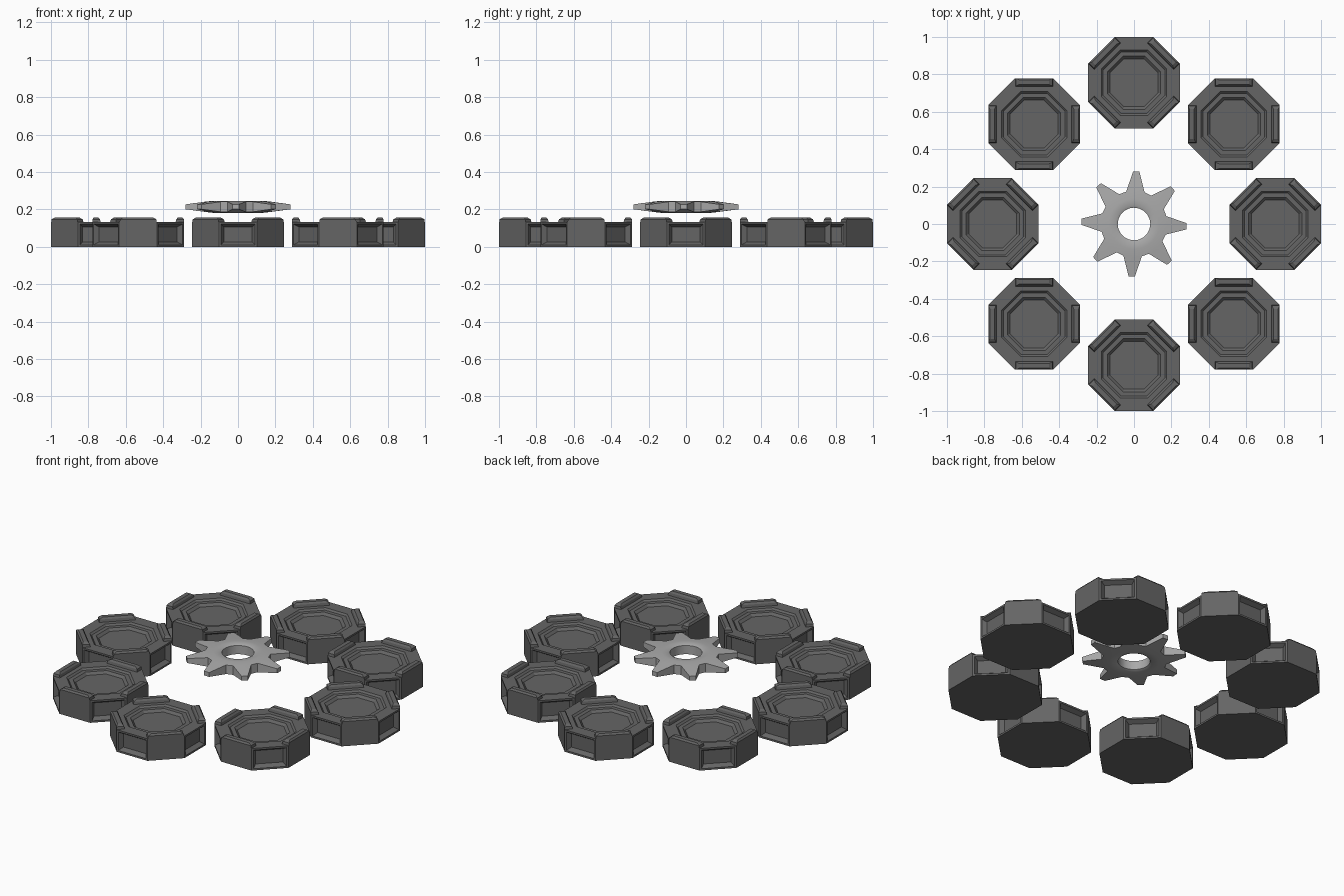
import bpy, bmesh, math
from mathutils import Vector, Matrix

if "Cube" in bpy.data.objects:
    bpy.data.objects.remove(bpy.data.objects["Cube"])

RING_R = 0.755       # distance of blocks from the centre
APO = 0.245          # block half width, flat to flat


def finish(name, bm, mat, smooth=False):
    bmesh.ops.recalc_face_normals(bm, faces=bm.faces)
    me = bpy.data.meshes.new(name)
    bm.to_mesh(me)
    bm.free()
    me.materials.append(mat)
    ob = bpy.data.objects.new(name, me)
    bpy.context.collection.objects.link(ob)
    if smooth:
        bpy.context.view_layer.objects.active = ob
        ob.select_set(True)
        bpy.ops.object.shade_smooth_by_angle(angle=math.radians(25))
        ob.select_set(False)
    return ob


def material(name, v):
    m = bpy.data.materials.new(name)
    m.diffuse_color = (v, v, v, 1)
    m.use_nodes = True
    m.node_tree.nodes["Principled BSDF"].inputs["Base Color"].default_value = m.diffuse_color
    return m


def loop(bm, pts):
    return [bm.verts.new(p) for p in pts]


def bridge(bm, a, b):
    n = len(a)
    return [bm.faces.new((a[i], a[(i + 1) % n], b[(i + 1) % n], b[i])) for i in range(n)]


def octagon(apothem, z):
    r = apothem / math.cos(math.pi / 8)
    return [(r * math.cos((i - 0.5) * math.pi / 4), r * math.sin((i - 0.5) * math.pi / 4), z)
            for i in range(8)]


def make_block():
    bm = bmesh.new()
    # octagonal body with a dish stepping down twice
    profile = [(APO, 0), (APO, 0.132), (0.175, 0.132), (0.165, 0.122),
               (0.142, 0.122), (0.128, 0.108)]
    rings = [loop(bm, octagon(a, z)) for a, z in profile]
    sides = bridge(bm, rings[0], rings[1])
    for a, b in zip(rings[1:], rings[2:]):
        bridge(bm, a, b)
    bm.faces.new(rings[0][::-1])
    bm.faces.new(rings[-1])
    bmesh.ops.recalc_face_normals(bm, faces=bm.faces)
    # sunken panels on every second side
    panels = sides[0::2]
    bmesh.ops.inset_individual(bm, faces=panels, thickness=0.015, depth=0)
    bmesh.ops.inset_individual(bm, faces=panels, thickness=0.022, depth=-0.025)
    # raised ridges above the plain sides
    for k in (1, 3, 5, 7):
        rot = Matrix.Rotation(k * math.pi / 4, 3, 'Z')
        levels = [(0.200, APO, 0.100, 0.130), (0.204, APO, 0.097, 0.147),
                  (0.212, 0.237, 0.080, 0.157)]
        rr = [loop(bm, [rot @ Vector(p) for p in
                        ((x0, -w, z), (x1, -w, z), (x1, w, z), (x0, w, z))])
              for x0, x1, w, z in levels]
        bridge(bm, rr[0], rr[1])
        bridge(bm, rr[1], rr[2])
        bm.faces.new(rr[0][::-1])
        bm.faces.new(rr[2])
    return bm


def make_gear():
    bm = bmesh.new()
    zc, teeth, turn = 0.214, 8, math.radians(-2.5)
    steps = [math.radians(d) for d in (-16, -3.5, 3.5, 16)]
    angles = [turn + t * 2 * math.pi / teeth + s for t in range(teeth) for s in steps]
    tips, rings = {}, {}
    for s in (1, -1):
        # hub surface: hole edge, flat top, shoulder
        rings[s] = [loop(bm, [(r * math.cos(a), r * math.sin(a), zc + s * h) for a in angles])
                    for r, h in ((0.087, 0.026), (0.10, 0.032), (0.135, 0.032), (0.178, 0.027))]
        for a, b in zip(rings[s], rings[s][1:]):
            bridge(bm, a, b)
        tips[s] = [bm.verts.new((0.281 * math.cos(a), 0.281 * math.sin(a), zc + s * 0.013))
                   if i % 4 in (1, 2) else None for i, a in enumerate(angles)]
    bridge(bm, rings[1][0], rings[-1][0])
    # tapered teeth
    for t in range(teeth):
        i = 4 * t
        outline = {}
        for s in (1, -1):
            b, p = rings[s][3], tips[s]
            bm.faces.new((b[i], b[i + 1], p[i + 1]))
            bm.faces.new((b[i + 1], b[i + 2], p[i + 2], p[i + 1]))
            bm.faces.new((b[i + 2], b[i + 3], p[i + 2]))
            outline[s] = [b[i], p[i + 1], p[i + 2], b[i + 3], b[(i + 4) % len(b)]]
        for j in range(4):
            bm.faces.new((outline[1][j], outline[1][j + 1], outline[-1][j + 1], outline[-1][j]))
    return bm


dark = material("dark_grey", 0.13)
light = material("light_grey", 0.4)

# ring of eight blocks, each turned to face the centre
first = finish("block_1", make_block(), dark)
for k in range(8):
    ob = first if k == 0 else bpy.data.objects.new(f"block_{k + 1}", first.data)
    if k:
        bpy.context.collection.objects.link(ob)
    a = k * math.pi / 4
    ob.location = (RING_R * math.cos(a), RING_R * math.sin(a), 0)
    ob.rotation_euler.z = a

# floating toothed wheel in the middle
finish("center_gear", make_gear(), light, smooth=True)
